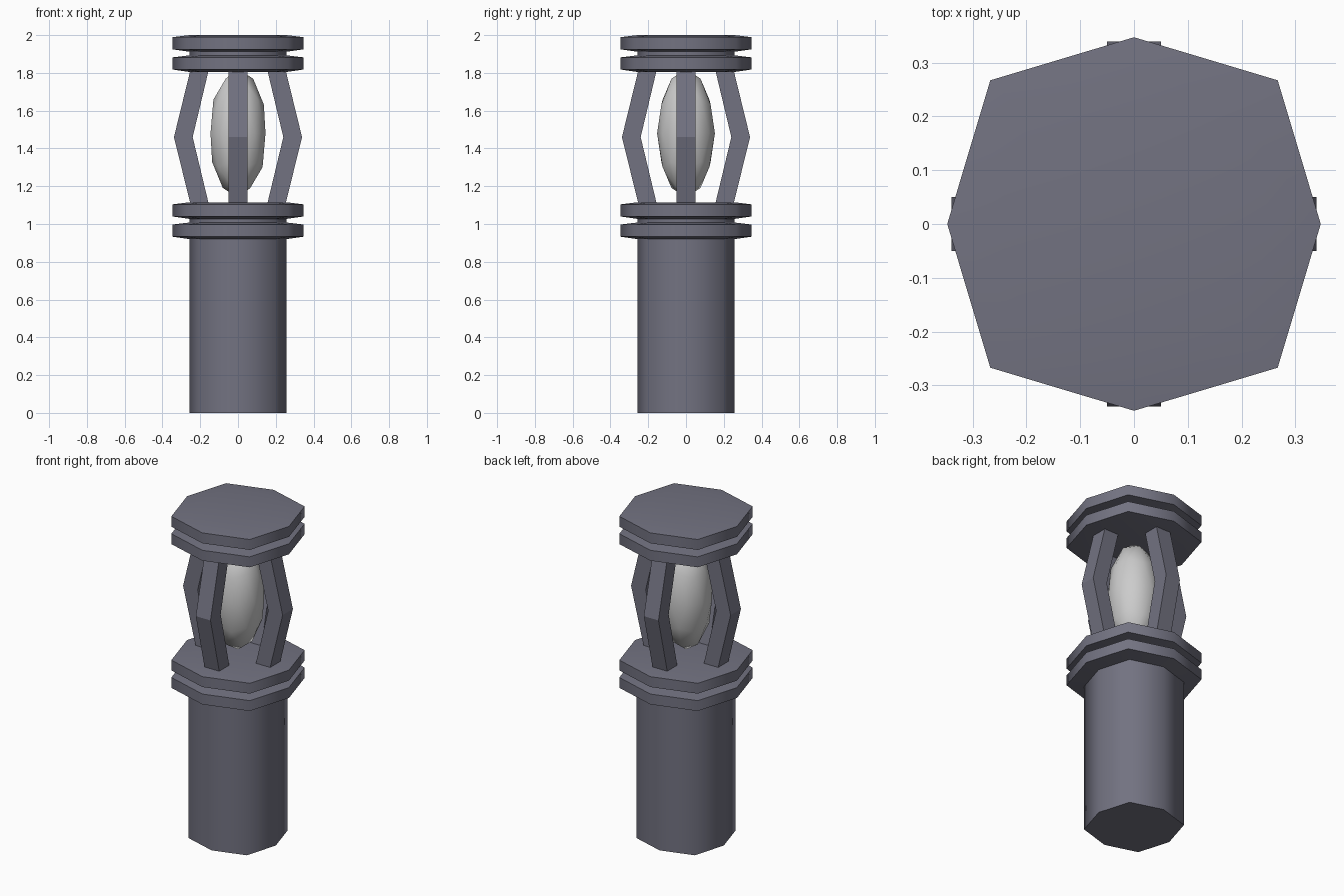
import bpy, bmesh
from math import radians, pi, cos, sin

if "Cube" in bpy.data.objects:
    bpy.data.objects.remove(bpy.data.objects["Cube"])

metal = bpy.data.materials.new("dark_metal")
metal.diffuse_color = (0.17, 0.17, 0.22, 1)
metal.use_nodes = True
metal.node_tree.nodes["Principled BSDF"].inputs["Base Color"].default_value = metal.diffuse_color
DIAG = 1.088  # diagonal corners of the octagon stick out a little further


def finish(bm, name, mat=None, angle=None):
    bmesh.ops.recalc_face_normals(bm, faces=bm.faces)
    mesh = bpy.data.meshes.new(name)
    bm.to_mesh(mesh)
    bm.free()
    ob = bpy.data.objects.new(name, mesh)
    bpy.context.collection.objects.link(ob)
    if mat:
        mesh.materials.append(mat)
    if angle:
        bpy.ops.object.select_all(action='DESELECT')
        ob.select_set(True)
        bpy.context.view_layer.objects.active = ob
        bpy.ops.object.shade_smooth_by_angle(angle=radians(angle))
    return ob


def octagon_stack(name, profile):
    """Loft octagonal rings through (radius, z) pairs and cap both ends."""
    bm = bmesh.new()
    rings = []
    for r, z in profile:
        ring = []
        for i in range(8):
            k = r * (DIAG if i % 2 else 1)
            ring.append(bm.verts.new((k * cos(i * pi / 4), k * sin(i * pi / 4), z)))
        rings.append(ring)
    for a, b in zip(rings, rings[1:]):
        for i in range(8):
            j = (i + 1) % 8
            bm.faces.new((a[i], a[j], b[j], b[i]))
    bm.faces.new(rings[0])
    bm.faces.new(rings[-1])
    return finish(bm, name, metal, 60)


# Two flanges with a groove between, starting at height z
IN, OUT = 0.257, 0.347


def flanges(z):
    return [(r, z + dz) for r, dz in (
        (IN, 0), (OUT, 0.013), (OUT, 0.077), (IN, 0.088),
        (IN, 0.107), (OUT, 0.12), (OUT, 0.184), (IN, 0.195))]


# Post with collar, and the cap on top
octagon_stack("post", [(IN, 0)] + flanges(0.92))
octagon_stack("cap", flanges(1.805))

# Four bent cage bars
outline = [(0.254, 1.115), (0.339, 1.46), (0.254, 1.807),
           (0.157, 1.807), (0.24, 1.46), (0.157, 1.115)]
for n in range(4):
    bm = bmesh.new()
    left = [bm.verts.new((x, -0.05, z)) for x, z in outline]
    right = [bm.verts.new((x, 0.05, z)) for x, z in outline]
    for i in range(6):
        j = (i + 1) % 6
        bm.faces.new((left[i], left[j], right[j], right[i]))
    for side in (left, right):
        bm.faces.new((side[0], side[1], side[4], side[5]))
        bm.faces.new((side[1], side[2], side[3], side[4]))
    bar = finish(bm, f"cage_bar_{n + 1}", metal)
    bar.rotation_euler.z = n * pi / 2

# Light bulb inside the cage
bm = bmesh.new()
bmesh.ops.create_icosphere(bm, subdivisions=2, radius=1)
bmesh.ops.scale(bm, vec=(0.153, 0.153, 0.34), verts=bm.verts)
bulb = finish(bm, "bulb", None, 80)
bulb.location.z = 1.48
